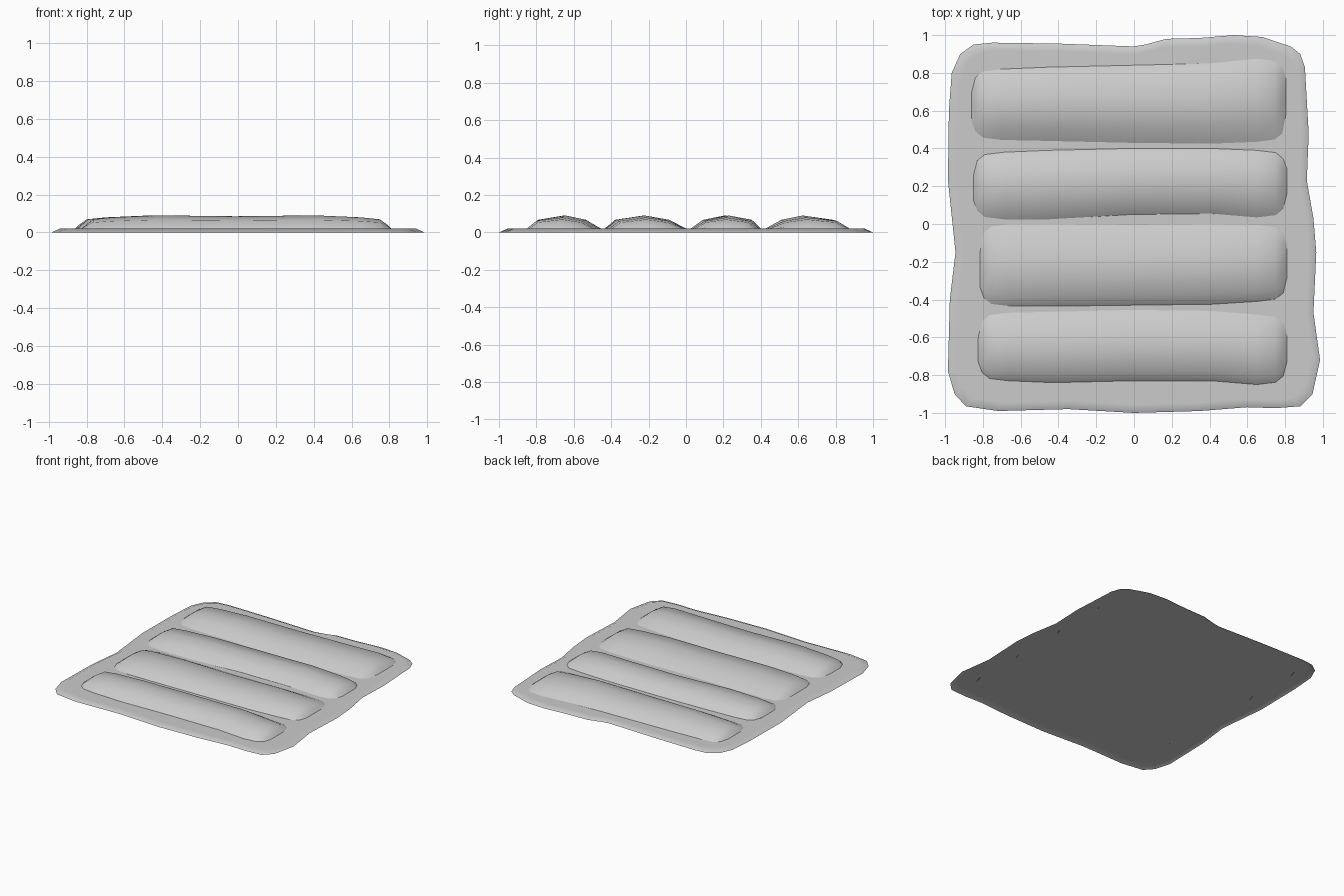
import bpy
import bmesh

# Remove the default cube only
default_cube = bpy.data.objects.get("Cube")
if default_cube:
    bpy.data.objects.remove(default_cube, do_unlink=True)

SHEET_Z = 0.02      # height of the flat sheet
PAD_RISE = 0.07     # height of a pad above the sheet
RIM_SCALE = 0.955   # sheet edge relative to the ground edge

# Wavy ground outline, clockwise from the back left
OUTLINE = [
    (-.85, .95), (-.75, .96), (-.4, .955), (0, .94), (.06, .95), (.17, .98),
    (.35, .985), (.53, 1), (.68, .99), (.83, .94), (.88, .9), (.905, .83),
    (.915, .65), (.925, .48), (.915, .23), (.95, .03), (.965, -.15), (.95, -.47),
    (.985, -.72), (.945, -.9), (.88, -.965), (.75, -.975), (.6, -.97),
    (.35, -.99), (0, -1), (-.35, -.98), (-.72, -.99), (-.89, -.965),
    (-.95, -.9), (-.985, -.78), (-.975, -.4), (-.945, -.15), (-.985, .23),
    (-.98, .6), (-.965, .8), (-.92, .9),
]

# Pads from back to front: left end, right end, front edge, back edge,
# crown positions across
PADS = {
    "back_pad": (-.86, .805, (.445, .44, .43, .425, .435),
                 (.82, .83, .84, .85, .875), (.2, .47, .85)),
    "mid_back_pad": (-.85, .81, (.025, .025, .05, .055, .035),
                     (.38, .39, .40, .40, .39), (.18, .5, .86)),
    "mid_front_pad": (-.815, .81, (-.435, -.435, -.43, -.425, -.41),
                      (0, 0, -.005, 0, -.005), (.13, .48, .79)),
    "front_pad": (-.825, .81, (-.83, -.84, -.83, -.83, -.85),
                  (-.47, -.465, -.455, -.46, -.48), (.13, .5, .8)),
}

# Pad end shape: distance from the end, corner inset, height factor
END_STEPS = [(0, .1, 0), (.02, .045, .28), (.06, .012, .7), (.16, 0, .85), (.4, 0, 1)]
CROWN = (0, .67, 1, .67, 0)

# Plain grey material
grey = bpy.data.materials.new("plain grey")
grey.use_nodes = True
colour = (.6, .6, .6, 1)
grey.diffuse_color = colour
grey.node_tree.nodes["Principled BSDF"].inputs["Base Color"].default_value = colour


def join_rows(bm, rows, closed=False):
    """Bridge neighbouring rows of vertices with quads."""
    count = len(rows[0])
    for near, far in zip(rows, rows[1:]):
        for i in range(count if closed else count - 1):
            j = (i + 1) % count
            bm.faces.new((near[i], near[j], far[j], far[i]))


def finish(bm, name):
    """Turn every face upward, shade smooth and make the object."""
    bm.normal_update()
    for face in bm.faces:
        if face.normal.z < 0:
            face.normal_flip()
        face.smooth = True
    mesh = bpy.data.meshes.new(name)
    bm.to_mesh(mesh)
    bm.free()
    mesh.materials.append(grey)
    part = bpy.data.objects.new(name, mesh)
    bpy.context.collection.objects.link(part)
    return part


def build_sheet():
    """Flat sheet with a sloping edge down to the ground."""
    bm = bmesh.new()
    rows = []
    for scale, z in ((1, 0), (RIM_SCALE, SHEET_Z)):
        rows.append([bm.verts.new((x * scale, y * scale, z)) for x, y in OUTLINE])
    join_rows(bm, rows, closed=True)
    bm.faces.new(rows[-1])
    sheet = finish(bm, "base_sheet")
    sheet.modifiers.new("even_shading", "WEIGHTED_NORMAL")


def build_pad(name, left, right, front, back, crown_at):
    """One long rounded pad, built as sections along x."""
    bm = bmesh.new()
    columns = [(left + d, inset, h) for d, inset, h in END_STEPS]
    columns.append(((left + right) / 2, 0, .93))
    columns += [(right - d, inset, h) for d, inset, h in reversed(END_STEPS)]
    rows = []
    for i, (x, inset, height) in enumerate(columns):
        station = min(max(i - 3, 0), 4)
        low, high = front[station] + inset, back[station] - inset
        rows.append([
            bm.verts.new((x, low + (high - low) * t, SHEET_Z + PAD_RISE * height * c))
            for t, c in zip((0, *crown_at, 1), CROWN)
        ])
    join_rows(bm, rows)
    finish(bm, name)


build_sheet()
for pad_name, pad in PADS.items():
    build_pad(pad_name, *pad)
